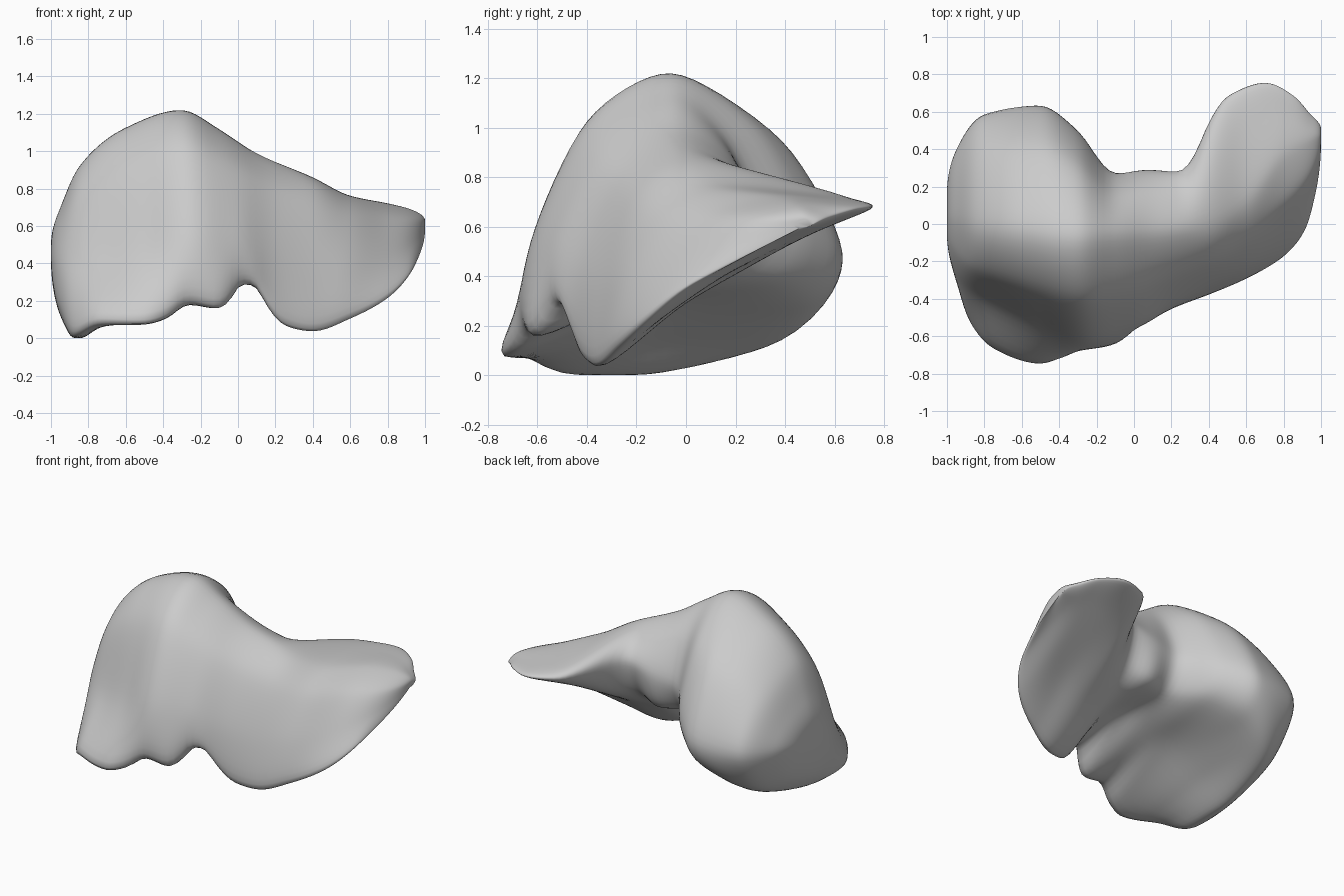
import bpy, bmesh, math
from mathutils import Vector

if "Cube" in bpy.data.objects:
    bpy.data.objects.remove(bpy.data.objects["Cube"])

# Rails running left to right along the organ, as (x, y, z)
front_rim = [(-1, -.03, .42), (-.95, -.3, .17), (-.88, -.52, .03), (-.75, -.67, .08), (-.5, -.745, .07),
             (-.38, -.70, .1), (-.27, -.64, .18), (-.1, -.62, .15), (-.04, -.58, .19), (0, -.53, .29),
             (.09, -.49, .29), (.15, -.45, .17), (.25, -.41, .06), (.4, -.36, .03), (.6, -.28, .1),
             (.8, -.17, .21), (.92, -.02, .34), (.965, .14, .43), (1, .43, .58)]
front_bulge = [(-1, -.06, .45), (-.9, -.34, .4), (-.7, -.46, .43), (-.5, -.55, .48), (-.25, -.63, .54),
               (0, -.54, .53), (.2, -.43, .42), (.4, -.34, .36), (.6, -.24, .38), (.8, -.06, .44),
               (.92, .1, .49), (1, .45, .61)]
crest = [(-1, .05, .5), (-.95, .03, .7), (-.85, 0, .92), (-.6, -.02, 1.13), (-.3, -.06, 1.225),
         (-.1, -.06, 1.12), (.1, -.05, .99), (.4, -.01, .86), (.6, .12, .76), (.8, .36, .72),
         (.92, .43, .69), (1, .48, .63)]
back_edge = [(-1, .17, .45), (-.95, .4, .45), (-.8, .59, .46), (-.5, .635, .5), (-.3, .5, .58),
             (-.1, .27, .65), (.07, .29, .68), (.25, .28, .72), (.32, .36, .72), (.4, .55, .71),
             (.5, .69, .69), (.7, .76, .68), (.85, .69, .67), (.95, .58, .64), (1, .51, .61)]
low_back = [(-1, .1, .41), (-.93, .25, .2), (-.8, .36, .13), (-.5, .48, .27), (-.3, .38, .38),
            (-.12, .16, .44), (.07, .22, .43), (.22, .19, .48), (.32, .24, .47), (.45, .4, .52),
            (.7, .5, .57), (.85, .52, .59), (1, .49, .60)]
underside = [(-1, .03, .41), (-.93, -.1, .08), (-.85, -.15, 0), (-.65, -.15, .15), (-.4, -.15, .29),
             (-.15, -.15, .35), (-.05, -.15, .39), (.1, -.12, .36), (.25, -.08, .27), (.4, -.02, .28),
             (.6, .05, .34), (.8, .2, .43), (.92, .3, .51), (1, .47, .6)]


def rail_point(rail, u):
    """Smooth, non-overshooting interpolation; u runs 0..pi so both ends round off."""
    us = [math.acos(-p[0]) for p in rail]
    i = max(k for k in range(len(us) - 1) if us[k] <= u + 1e-9)
    h = us[i + 1] - us[i]
    t = (u - us[i]) / h
    out = []
    for c in (1, 2):
        v = [p[c] for p in rail]

        def secant(k):
            k = min(max(k, 0), len(us) - 2)
            return (v[k + 1] - v[k]) / (us[k + 1] - us[k])

        def slope(k):
            a, b = secant(k - 1), secant(k)
            return 2 * a * b / (a + b) if a * b > 0 else 0
        out.append((2*t**3 - 3*t*t + 1) * v[i] + (t**3 - 2*t*t + t) * h * slope(i)
                   + (3*t*t - 2*t**3) * v[i + 1] + (t**3 - t*t) * h * slope(i + 1))
    return Vector(out)


def section(u, steps=8, tension=.42):
    """Closed smooth cross-section through the rails, with two derived shoulders."""
    e, g, t, b, l, d = [rail_point(r, u) for r in
                        (front_rim, front_bulge, crest, back_edge, low_back, underside)]
    front_shoulder = Vector((g.x + .40 * (t.x - g.x), g.y + .72 * (t.y - g.y)))
    back_shoulder = Vector((t.x + .65 * (b.x - t.x), b.y + .64 * (t.y - b.y)))
    pts = [e, g, front_shoulder, t, back_shoulder, b, l, d]
    n, ring = len(pts), []
    for i in range(n):
        p0, p1, p2, p3 = [pts[(i + k) % n] for k in (-1, 0, 1, 2)]
        m1, m2 = (p2 - p0) * tension, (p3 - p1) * tension
        for k in range(steps):
            s = k / steps
            ring.append((2*s**3 - 3*s*s + 1) * p1 + (s**3 - 2*s*s + s) * m1
                        + (3*s*s - 2*s**3) * p2 + (s**3 - s*s) * m2)
    return ring


# Loft the sections into one closed body
bm = bmesh.new()
stations = 96
rings = []
for i in range(stations + 1):
    u = math.pi * i / stations
    rings.append([bm.verts.new((-math.cos(u), p.x, max(p.y, 0))) for p in section(u)])
for a, b in zip(rings, rings[1:]):
    for k in range(len(a)):
        j = (k + 1) % len(a)
        bm.faces.new((a[k], a[j], b[j], b[k]))
for end in (rings[0], rings[-1]):
    bm.faces.new(end)
bmesh.ops.recalc_face_normals(bm, faces=bm.faces)

mesh = bpy.data.meshes.new("liver_body")
bm.to_mesh(mesh)
bm.free()
body = bpy.data.objects.new("liver_body", mesh)
bpy.context.collection.objects.link(body)
bpy.context.view_layer.objects.active = body
body.select_set(True)
bpy.ops.object.shade_smooth_by_angle(angle=math.radians(70))

# Soften the rail lines into an organic surface
soften = body.modifiers.new("soften", 'SMOOTH')
soften.factor = .5
soften.iterations = 6
